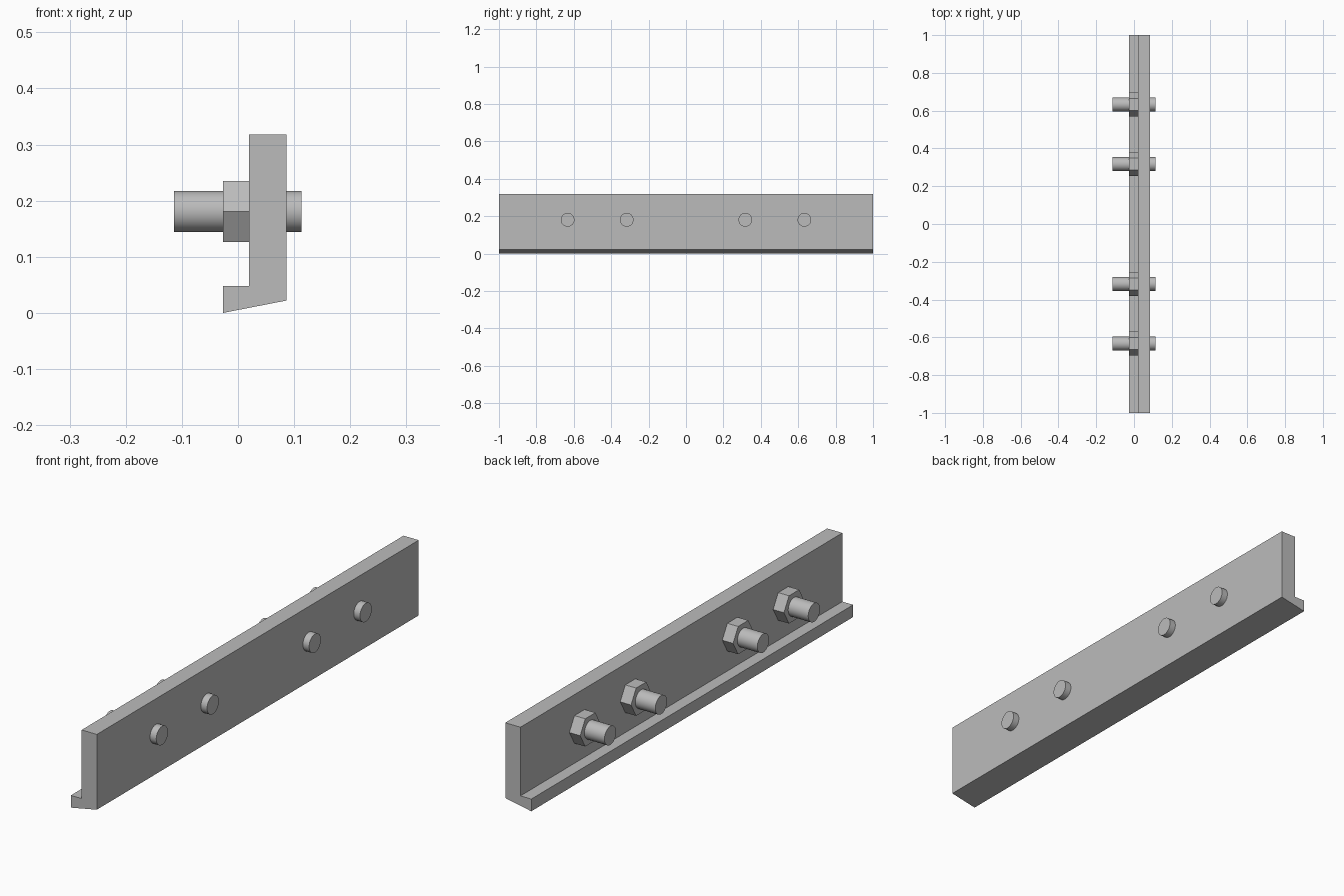
import bpy, bmesh, math
from mathutils import Matrix

if "Cube" in bpy.data.objects:
    bpy.data.objects.remove(bpy.data.objects["Cube"])

steel = bpy.data.materials.new("grey_steel")
steel.diffuse_color = (0.5, 0.5, 0.5, 1)
steel.use_nodes = True
steel.node_tree.nodes["Principled BSDF"].inputs["Base Color"].default_value = steel.diffuse_color


def finish(name, bm):
    bmesh.ops.recalc_face_normals(bm, faces=bm.faces)
    mesh = bpy.data.meshes.new(name)
    bm.to_mesh(mesh)
    bm.free()
    mesh.materials.append(steel)
    obj = bpy.data.objects.new(name, mesh)
    bpy.context.collection.objects.link(obj)
    return obj


def rod(name, sides, radius, x0, x1, y, z):
    """Prism or cylinder along x, with a corner pointing along y."""
    bm = bmesh.new()
    place = (Matrix.Translation(((x0 + x1) / 2, y, z))
             @ Matrix.Rotation(math.pi / 2, 4, 'X')
             @ Matrix.Rotation(math.pi / 2, 4, 'Y'))
    bmesh.ops.create_cone(bm, cap_ends=True, segments=sides, radius1=radius,
                          radius2=radius, depth=x1 - x0, matrix=place)
    # Put a corner on the y axis for the hexagon
    top = max(v.co.z for v in bm.verts) - z
    if sides == 6 and top > radius * 0.95:
        bmesh.ops.rotate(bm, verts=bm.verts, cent=(0, y, z),
                         matrix=Matrix.Rotation(math.pi / 6, 3, 'X'))
    return finish(name, bm)


# Splice bar: L-shaped profile with a sloping underside, extruded along y
profile = [(-0.027, 0), (0.086, 0.022), (0.086, 0.318),
           (0.02, 0.318), (0.02, 0.048), (-0.027, 0.048)]
bm = bmesh.new()
face = bm.faces.new([bm.verts.new((x, -1, z)) for x, z in profile])
ext = bmesh.ops.extrude_face_region(bm, geom=[face])
bmesh.ops.translate(bm, vec=(0, 2, 0),
                    verts=[g for g in ext["geom"] if isinstance(g, bmesh.types.BMVert)])
finish("splice_bar", bm)

# Four bolts with hexagonal nuts
for i, y in enumerate((-0.633, -0.317, 0.317, 0.633), 1):
    bolt = rod(f"bolt_{i}", 48, 0.0365, -0.114, 0.113, y, 0.181)
    bpy.ops.object.select_all(action='DESELECT')
    bolt.select_set(True)
    bpy.context.view_layer.objects.active = bolt
    bpy.ops.object.shade_smooth_by_angle()
    rod(f"nut_{i}", 6, 0.063, -0.027, 0.02, y, 0.181)
